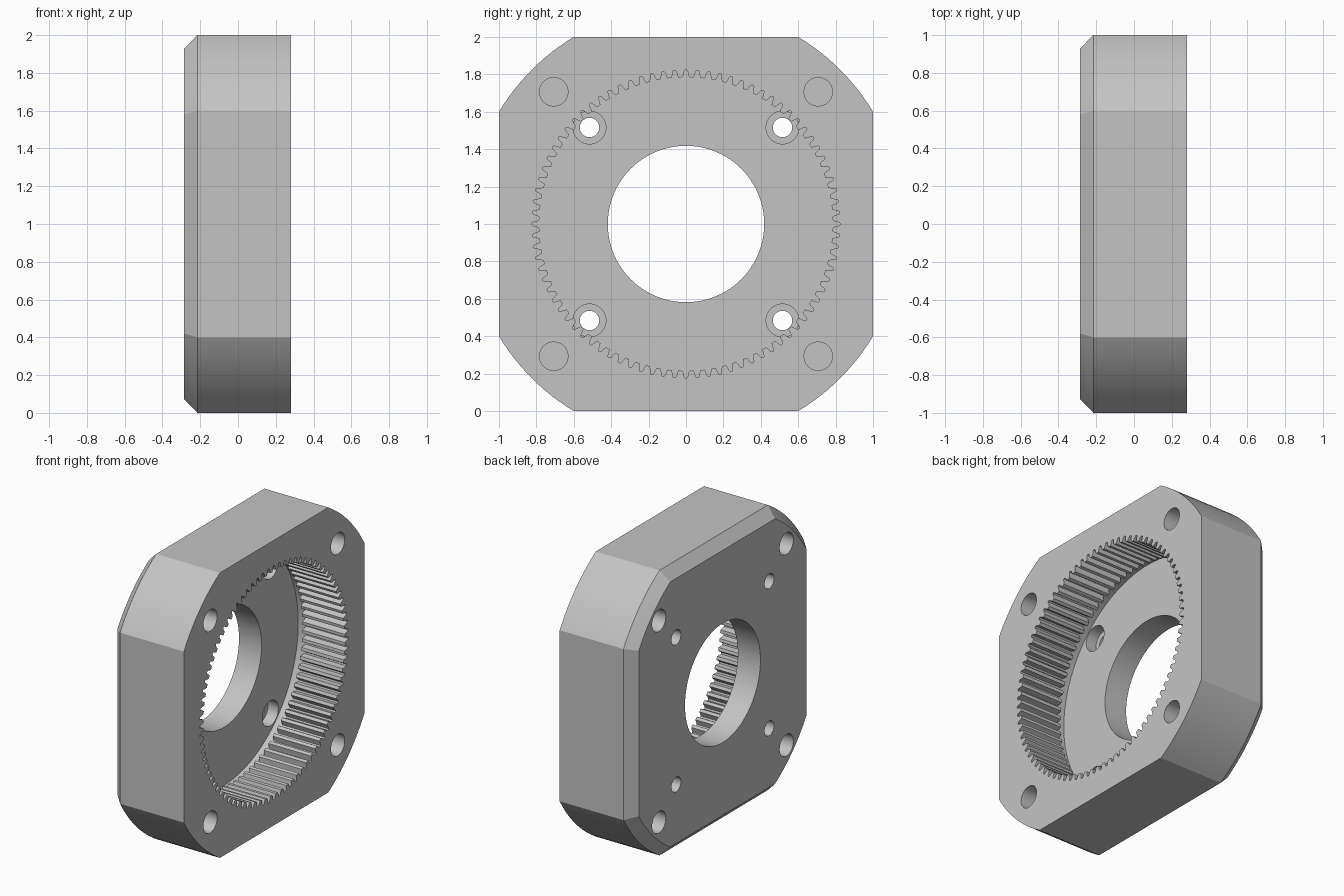
import bpy, bmesh
from math import acos, cos, sin, pi, radians

if "Cube" in bpy.data.objects:
    bpy.data.objects.remove(bpy.data.objects["Cube"])

METAL = bpy.data.materials.new("grey metal")
METAL.diffuse_color = (0.55, 0.55, 0.55, 1)
METAL.use_nodes = True
METAL.node_tree.nodes["Principled BSDF"].inputs["Base Color"].default_value = METAL.diffuse_color

X_BACK, X_FRONT, CHAMFER = -0.285, 0.28, 0.07
X_FLOOR, X_TEETH = -0.11, -0.05
TEETH, R_TIP, R_ROOT = 84, 0.785, 0.823


def loft(name, sections):
    """Solid along x from (x, outline) sections; outlines are (y, z) about the axis at z = 1."""
    bm = bmesh.new()
    rings = [[bm.verts.new((x, y, z + 1)) for y, z in pts] for x, pts in sections]
    n = len(rings[0])
    for a, b in zip(rings, rings[1:]):
        for i in range(n):
            j = (i + 1) % n
            bm.faces.new((a[i], a[j], b[j], b[i]))
    bm.faces.new(rings[0])
    bm.faces.new(rings[-1])
    bmesh.ops.recalc_face_normals(bm, faces=bm.faces)
    mesh = bpy.data.meshes.new(name)
    bm.to_mesh(mesh)
    bm.free()
    mesh.materials.append(METAL)
    ob = bpy.data.objects.new(name, mesh)
    bpy.context.collection.objects.link(ob)
    return ob


def circle(r, n=48, cy=0, cz=0):
    return [(cy + r * cos(2 * pi * i / n), cz + r * sin(2 * pi * i / n)) for i in range(n)]


def body_outline(inset, steps=12):
    """Square with corners rounded by one big circle."""
    flat, r = 1 - inset, 1.36 ** 0.5 - inset
    a0 = acos(flat / r)
    pts = []
    for k in range(4):
        for i in range(steps + 1):
            a = k * pi / 2 + a0 + (pi / 2 - 2 * a0) * i / steps
            pts.append((r * cos(a), r * sin(a)))
    return pts


def gear_outline():
    """Ring gear cavity: rounded roots outward, narrow tips inward."""
    profile = [(-0.32, R_TIP), (-0.25, R_TIP + 0.009), (-0.16, R_ROOT - 0.008), (-0.09, R_ROOT),
               (0.09, R_ROOT), (0.16, R_ROOT - 0.008), (0.25, R_TIP + 0.009), (0.32, R_TIP)]
    pts = []
    for k in range(TEETH):
        for t, r in profile:
            a = pi / 2 + 2 * pi * (k + t) / TEETH
            pts.append((r * cos(a), r * sin(a)))
    return pts


# Main housing with a chamfered back rim
body = loft("gear_housing", [(X_BACK, body_outline(CHAMFER)),
                             (X_BACK + CHAMFER, body_outline(0)),
                             (X_FRONT, body_outline(0))])

# Toothed cavity, smooth relief below the teeth, central bore
cutters = [
    loft("tooth_cutter", [(X_TEETH - 0.03, gear_outline()), (0.4, gear_outline())]),
    loft("relief_cutter", [(X_FLOOR, circle(0.825, 192)), (X_TEETH, circle(0.825, 192))]),
    loft("bore_cutter", [(-0.4, circle(0.418, 96)), (X_TEETH - 0.02, circle(0.418, 96))]),
]

# Four counterbored screw holes and four blind corner holes on each face
for sy in (-1, 1):
    for sz in (-1, 1):
        def hole(name, r, c, x0, x1):
            pts = circle(r, 48, sy * c, sz * c)
            cutters.append(loft(name, [(x0, pts), (x1, pts)]))
        hole("counterbore_cutter", 0.088, 0.516, -0.19, X_TEETH - 0.025)
        hole("screw_hole_cutter", 0.052, 0.516, -0.4, -0.15)
        hole("front_hole_cutter", 0.076, 0.707, 0.06, 0.4)
        hole("back_hole_cutter", 0.076, 0.707, -0.4, -0.065)

# Apply all cuts, then drop the cutters
bpy.context.view_layer.objects.active = body
body.select_set(True)
for c in cutters:
    c.hide_render = True
    mod = body.modifiers.new(c.name, 'BOOLEAN')
    mod.operation, mod.solver, mod.object = 'DIFFERENCE', 'EXACT', c
    bpy.ops.object.modifier_apply(modifier=mod.name)
for c in cutters:
    bpy.data.objects.remove(c, do_unlink=True)

bpy.ops.object.shade_smooth_by_angle(angle=radians(20))
